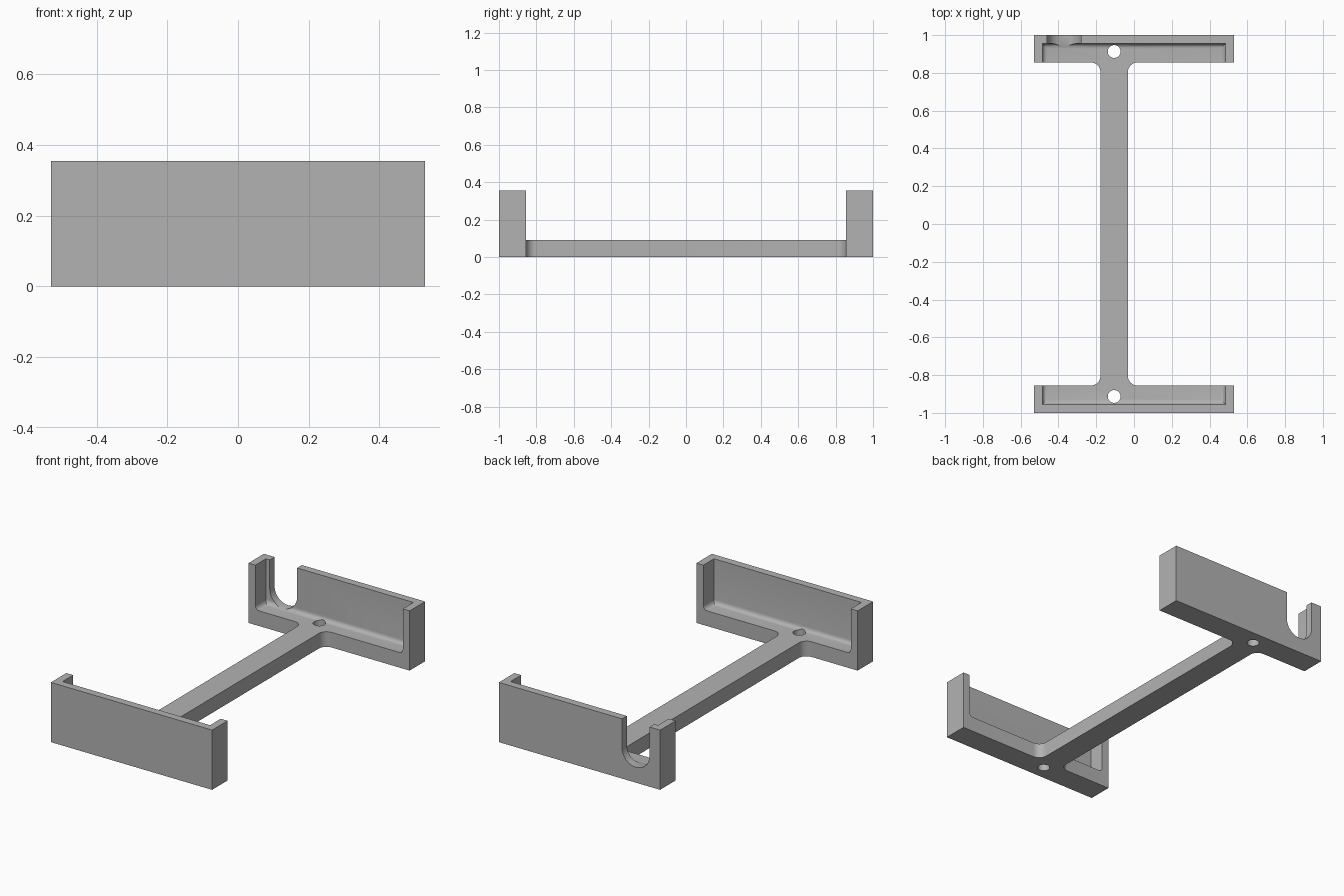
import bpy, bmesh, math
from mathutils import Vector

cube = bpy.data.objects.get("Cube")
if cube:
    bpy.data.objects.remove(cube)

HALF_X, INNER_Y, HEIGHT, FLOOR = 0.53, 0.855, 0.355, 0.09
BAR_X, BAR_HALF, FILLET = -0.105, 0.073, 0.05
WALL, COVE = 0.045, 0.025

grey = bpy.data.materials.new("grey plastic")
grey.use_nodes = True
colour = (0.45, 0.45, 0.45, 1)
grey.diffuse_color = colour
grey.node_tree.nodes["Principled BSDF"].inputs["Base Color"].default_value = colour


def make_object(name, bm):
    bmesh.ops.recalc_face_normals(bm, faces=bm.faces)
    mesh = bpy.data.meshes.new(name)
    bm.to_mesh(mesh)
    bm.free()
    mesh.materials.append(grey)
    obj = bpy.data.objects.new(name, mesh)
    bpy.context.collection.objects.link(obj)
    return obj


def prism(name, points, move):
    bm = bmesh.new()
    face = bm.faces.new([bm.verts.new(p) for p in points])
    top = bmesh.ops.extrude_face_region(bm, geom=[face])["geom"]
    verts = [v for v in top if isinstance(v, bmesh.types.BMVert)]
    bmesh.ops.translate(bm, verts=verts, vec=Vector(move))
    return make_object(name, bm)


def arc(cx, cy, r, start, end, steps):
    angles = [math.radians(start + (end - start) * i / steps) for i in range(steps + 1)]
    return [(cx + r * math.cos(a), cy + r * math.sin(a)) for a in angles]


def box_bmesh(x0, x1, y0, y1, z0, z1):
    bm = bmesh.new()
    bmesh.ops.create_cube(bm, size=1)
    for v in bm.verts:
        v.co = (x1 if v.co.x > 0 else x0, y1 if v.co.y > 0 else y0, z1 if v.co.z > 0 else z0)
    return bm


# I-shaped outline with rounded junctions between bar and ends
left, right = BAR_X - BAR_HALF, BAR_X + BAR_HALF
fy = INNER_Y - FILLET
outline = [(-HALF_X, 1), (-HALF_X, INNER_Y)]
outline += arc(left - FILLET, fy, FILLET, 90, 0, 8)
outline += arc(left - FILLET, -fy, FILLET, 0, -90, 8)
outline += [(-HALF_X, -INNER_Y), (-HALF_X, -1), (HALF_X, -1), (HALF_X, -INNER_Y)]
outline += arc(right + FILLET, -fy, FILLET, 270, 180, 8)
outline += arc(right + FILLET, fy, FILLET, 180, 90, 8)
outline += [(HALF_X, INNER_Y), (HALF_X, 1)]
bracket = prism("bracket", [(x, y, 0) for x, y in outline], (0, 0, HEIGHT))

# Space above the connecting bar
cutters = [make_object("bar_clearance", box_bmesh(-1, 1, -INNER_Y, INNER_Y, FLOOR, 1))]

for name, side in (("back", 1), ("front", -1)):
    # Tray pocket, open inward, with coved bottom edges
    y_in, y_out = side * 0.7, side * (1 - WALL)
    bm = box_bmesh(-HALF_X + WALL, HALF_X - WALL, min(y_in, y_out), max(y_in, y_out), FLOOR, 1)
    edges = []
    for e in bm.edges:
        low = all(abs(v.co.z - FLOOR) < 1e-4 for v in e.verts)
        inward = all(abs(v.co.y - y_in) < 1e-4 for v in e.verts)
        if low and not inward:
            edges.append(e)
    bmesh.ops.bevel(bm, geom=edges, offset=COVE, segments=5, profile=0.5, affect='EDGES')
    cutters.append(make_object(name + "_pocket", bm))
    # Screw hole
    ring = arc(BAR_X, side * 0.913, 0.034, 0, 337.5, 15)
    ring = arc(BAR_X, side * 0.913, 0.034, 0, 348.75, 31)
    cutters.append(prism(name + "_hole", [(x, y, -0.1) for x, y in ring], (0, 0, 0.5)))

# U-shaped cable notch through the back wall
u = [(-0.46, 1)] + arc(-0.37, FLOOR + 0.092, 0.09, 180, 360, 20) + [(-0.28, 1)]
cutters.append(prism("cable_notch", [(x, 0.9, z) for x, z in u], (0, 0.3, 0)))

for cutter in cutters:
    mod = bracket.modifiers.new(cutter.name, 'BOOLEAN')
    mod.operation = 'DIFFERENCE'
    mod.solver = 'EXACT'
    mod.object = cutter
    cutter.hide_render = True

# Apply the cuts and remove the helpers
bpy.context.view_layer.objects.active = bracket
bracket.select_set(True)
for mod in list(bracket.modifiers):
    bpy.ops.object.modifier_apply(modifier=mod.name)
for cutter in cutters:
    bpy.data.objects.remove(cutter)

bpy.ops.object.select_all(action='DESELECT')
bracket.select_set(True)
bpy.ops.object.shade_smooth_by_angle(angle=math.radians(30))
